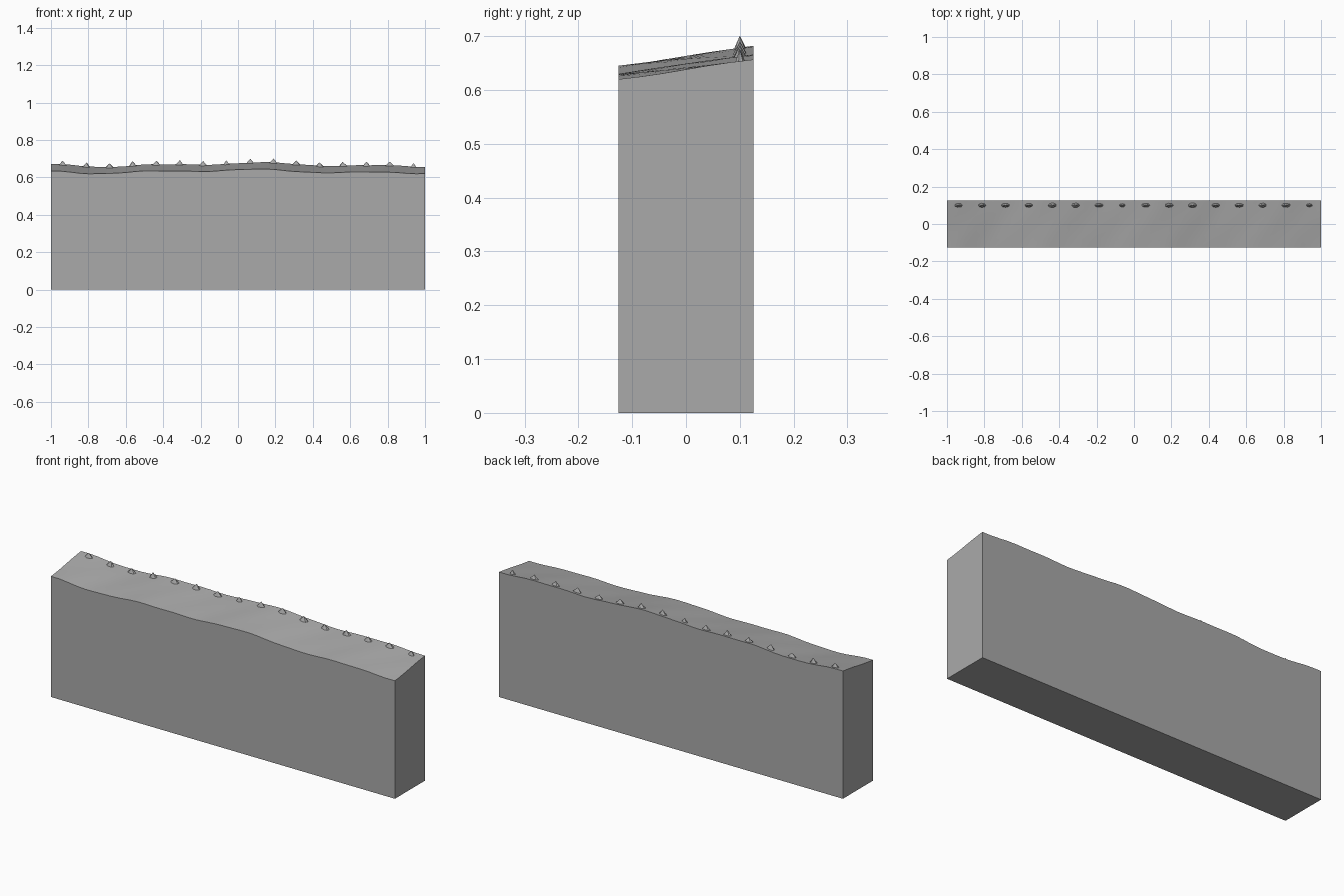
import bpy, bmesh, math, random

if "Cube" in bpy.data.objects:
    bpy.data.objects.remove(bpy.data.objects["Cube"])
random.seed(4)

stone = bpy.data.materials.new("stone grey")
stone.diffuse_color = (0.40, 0.40, 0.40, 1)
stone.use_nodes = True
stone.node_tree.nodes["Principled BSDF"].inputs["Base Color"].default_value = stone.diffuse_color

# Crest height along the wall: (x, z) at the front edge
CREST = [(-1.1, .638), (-1, .634), (-.76, .619), (-.45, .635), (-.2, .632), (.1, .645),
         (.45, .625), (.7, .63), (1, .62), (1.1, .618)]


def top_z(x, y):
    s = max(-1.09, min(1.09, x - 0.15 * (y + 0.125)))
    for (x0, z0), (x1, z1) in zip(CREST, CREST[1:]):
        if s <= x1:
            t = (1 - math.cos(math.pi * (s - x0) / (x1 - x0))) / 2
            z = z0 + (z1 - z0) * t
            break
    ripple = 0.0012 * math.sin(math.pi * 9 * (x - 0.9 * y))
    return z + ripple + 0.145 * (y + 0.125)


def finish(bm, name):
    bmesh.ops.recalc_face_normals(bm, faces=bm.faces)
    me = bpy.data.meshes.new(name)
    bm.to_mesh(me)
    bm.free()
    me.materials.append(stone)
    ob = bpy.data.objects.new(name, me)
    bpy.context.collection.objects.link(ob)
    return ob


# Wall block: a solid with a wavy, backward-rising top
NX, NY = 40, 6
bm = bmesh.new()
xs = [-1 + 2 * i / NX for i in range(NX + 1)]
ys = [-0.125 + 0.25 * j / NY for j in range(NY + 1)]
top = [[bm.verts.new((x, y, top_z(x, y))) for y in ys] for x in xs]
base = [[bm.verts.new((x, y, 0)) for y in ys] for x in xs]
for i in range(NX):
    for j in range(NY):
        for g in (top, base):
            bm.faces.new((g[i][j], g[i + 1][j], g[i + 1][j + 1], g[i][j + 1]))
    for j in (0, NY):
        bm.faces.new((base[i][j], base[i + 1][j], top[i + 1][j], top[i][j]))
for j in range(NY):
    for i in (0, NX):
        bm.faces.new((base[i][j], base[i][j + 1], top[i][j + 1], top[i][j]))
wall = finish(bm, "wall")
bpy.context.view_layer.objects.active = wall
wall.select_set(True)
bpy.ops.object.shade_smooth_by_angle(angle=math.radians(30))

# Row of small faceted spikes along the back of the crest
bm = bmesh.new()
for k in range(16):
    x, y = -0.9375 + 0.125 * k, 0.1
    small = k in (7, 15)
    rx = 0.019 if small else random.uniform(0.023, 0.027)
    ry = 0.010 if small else random.uniform(0.012, 0.015)
    z = top_z(x, y)
    tip = bm.verts.new((x + random.uniform(-.004, .004), y, z + random.uniform(.021, .026)))
    ring, n = [], 7
    for a in range(n):
        ang = 2 * math.pi * a / n + k
        px, py = x + rx * math.cos(ang), y + ry * math.sin(ang)
        ring.append(bm.verts.new((px, py, top_z(px, py) - 0.003)))
    for a in range(n):
        bm.faces.new((ring[a], ring[(a + 1) % n], tip))
    bm.faces.new(ring)
finish(bm, "crest_spikes")
